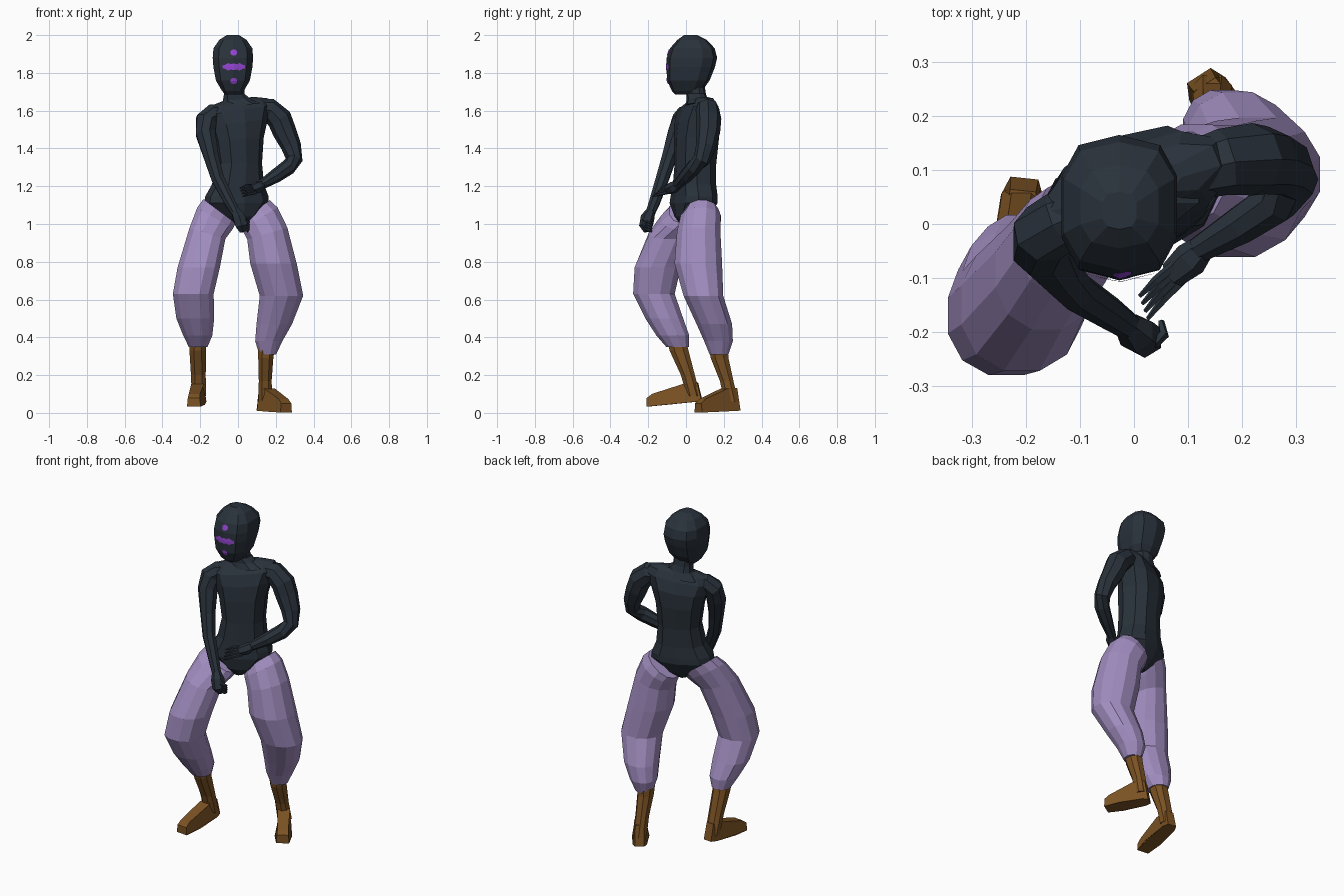
import bpy, bmesh, math
from mathutils import Vector
from mathutils.bvhtree import BVHTree


def material(name, rgb):
    m = bpy.data.materials.new(name)
    m.diffuse_color = (*rgb, 1)
    return m


DARK = material("dark slate", (0.022, 0.031, 0.043))
LAVENDER = material("lavender cloth", (0.36, 0.27, 0.53))
BROWN = material("brown leather", (0.20, 0.085, 0.017))
PURPLE = material("bright purple", (0.30, 0.06, 0.65))


def finish(name, bm, mat):
    bmesh.ops.recalc_face_normals(bm, faces=bm.faces)
    mesh = bpy.data.meshes.new(name)
    bm.to_mesh(mesh)
    bm.free()
    mesh.materials.append(mat)
    obj = bpy.data.objects.new(name, mesh)
    bpy.context.collection.objects.link(obj)
    return obj


def loft(name, rings, mat):
    """Skin a list of point rings and cap both ends."""
    bm = bmesh.new()
    rows = [[bm.verts.new(p) for p in ring] for ring in rings]
    n = len(rows[0])
    for a, b in zip(rows, rows[1:]):
        for i in range(n):
            j = (i + 1) % n
            bm.faces.new((a[i], a[j], b[j], b[i]))
    bm.faces.new(rows[0])
    bm.faces.new(rows[-1])
    return finish(name, bm, mat)


def level_ring(cx, cy, z, rx, ry, tilt=0, yaw=0, n=10, power=0.85):
    """Rounded cross-section of exact half sizes; tilt raises z along its own x axis."""
    angles = [math.tau * (i + 0.5) / n for i in range(n)]
    cu, cv = [[math.copysign(abs(f(a)) ** power, f(a)) for a in angles] for f in (math.cos, math.sin)]
    pts = []
    for u, v in zip(cu, cv):
        u, v = u / max(cu) * rx, v / max(cv) * ry
        pts.append((cx + u * math.cos(yaw) - v * math.sin(yaw),
                    cy + u * math.sin(yaw) + v * math.cos(yaw), z + u * tilt))
    return pts


def tube(name, path, ref, mat, n=8):
    """Tapered tube along (x, y, z, radius) points."""
    pts = [Vector(p[:3]) for p in path]
    rings = []
    for i, p in enumerate(pts):
        t = (pts[min(i + 1, len(pts) - 1)] - pts[max(i - 1, 0)]).normalized()
        side = t.cross(Vector(ref)).normalized()
        up = side.cross(t)
        r = path[i][3]
        rings.append([p + r * (side * math.cos(k * math.tau / n) + up * math.sin(k * math.tau / n))
                      for k in range(n)])
    return loft(name, rings, mat)


# Head: z, front y, back y, half width
HEAD_X = -0.027
head_rows = [(1.685, -0.055, 0.06, 0.04), (1.705, -0.075, 0.085, 0.058),
             (1.76, -0.10, 0.125, 0.09), (1.83, -0.104, 0.153, 0.103),
             (1.88, -0.102, 0.165, 0.107), (1.93, -0.085, 0.152, 0.103),
             (1.975, -0.045, 0.11, 0.072), (2.0, -0.01, 0.06, 0.032)]
head = loft("head", [level_ring(HEAD_X, (f + b) / 2, z, w, (b - f) / 2, power=0.72)
                     for z, f, b, w in head_rows], DARK)

# Face markings: thin strips laid on the face
head_mesh = head.data
tree = BVHTree.FromPolygons([v.co.copy() for v in head_mesh.vertices],
                            [list(p.vertices) for p in head_mesh.polygons])


def face_mark(name, z, half_width, heights):
    bm = bmesh.new()
    columns = []
    for i, h in enumerate(heights):
        x = HEAD_X + 0.005 + half_width * (2 * i / (len(heights) - 1) - 1)
        col = []
        for k in (-1, 0, 1):
            hit = tree.ray_cast(Vector((x, -1, z + k * h)), Vector((0, 1, 0)))[0]
            col.append(bm.verts.new(hit + Vector((0, -0.004, 0))))
        columns.append(col)
    for a, b in zip(columns, columns[1:]):
        for k in range(2):
            bm.faces.new((a[k], b[k], b[k + 1], a[k + 1]))
    finish(name, bm, PURPLE)


face_mark("eye_band", 1.832, 0.06, (0.007, 0.012, 0.02, 0.014, 0.018, 0.014, 0.02, 0.012, 0.007))
face_mark("brow_dot", 1.908, 0.017, (0.008, 0.016, 0.016, 0.008))
face_mark("mouth_dot", 1.757, 0.017, (0.008, 0.016, 0.016, 0.008))

# Neck, flaring into the shoulders
loft("neck", [level_ring(0.0, 0.065, 1.625, 0.12, 0.07, 0.12),
              level_ring(-0.008, 0.06, 1.658, 0.072, 0.056, 0.08),
              level_ring(-0.02, 0.053, 1.69, 0.054, 0.052),
              level_ring(-0.022, 0.045, 1.75, 0.055, 0.052)], DARK)

# Torso, turned towards the right: x, y, z, half width, half depth, tilt
YAW = math.radians(22)
torso_rows = [(0.0, 0.02, 0.995, 0.03, 0.05, 0), (0.0, 0.03, 1.04, 0.085, 0.09, 0),
              (-0.008, 0.04, 1.11, 0.168, 0.11, 0), (-0.006, 0.043, 1.145, 0.165, 0.108, 0),
              (0.0, 0.045, 1.21, 0.133, 0.105, 0),
              (0.005, 0.05, 1.32, 0.116, 0.105, 0), (0.0, 0.055, 1.45, 0.13, 0.113, 0.06),
              (0.0, 0.06, 1.54, 0.155, 0.108, 0.12), (0.0, 0.06, 1.605, 0.185, 0.085, 0.14),
              (0.0, 0.065, 1.642, 0.165, 0.055, 0.14), (0.0, 0.065, 1.66, 0.09, 0.035, 0.14)]
loft("torso", [level_ring(*r, yaw=YAW) for r in torso_rows], DARK)

# Baggy trouser legs: x, y, z, half width, half depth, tilt
left_leg = [(-0.098, 0.0, 1.068, 0.085, 0.088, -0.75), (-0.122, -0.03, 1.03, 0.094, 0.1, -0.6),
            (-0.162, -0.085, 0.95, 0.095, 0.11, -0.3), (-0.208, -0.15, 0.77, 0.112, 0.122, 0),
            (-0.237, -0.17, 0.63, 0.108, 0.11, 0), (-0.226, -0.115, 0.50, 0.1, 0.1, 0),
            (-0.213, -0.07, 0.41, 0.077, 0.087, 0), (-0.211, -0.045, 0.35, 0.05, 0.06, 0)]
right_leg = [(0.086, 0.085, 1.065, 0.082, 0.085, 0.75), (0.115, 0.078, 1.03, 0.095, 0.106, 0.6),
             (0.155, 0.067, 0.95, 0.106, 0.115, 0.3), (0.188, 0.065, 0.79, 0.123, 0.126, 0),
             (0.23, 0.092, 0.62, 0.115, 0.105, 0), (0.192, 0.15, 0.47, 0.094, 0.094, 0),
             (0.163, 0.172, 0.38, 0.072, 0.076, 0), (0.157, 0.175, 0.31, 0.045, 0.05, 0)]
for name, rows in (("left_trouser_leg", left_leg), ("right_trouser_leg", right_leg)):
    loft(name, [level_ring(*r, n=12, power=0.92) for r in rows], LAVENDER)

# Boot shafts
left_boot = [(-0.213, -0.05, 0.39, 0.046, 0.05), (-0.213, -0.037, 0.33, 0.044, 0.05),
             (-0.210, 0.01, 0.2, 0.039, 0.037), (-0.207, 0.04, 0.09, 0.038, 0.036)]
right_boot = [(0.150, 0.17, 0.35, 0.045, 0.05), (0.147, 0.178, 0.29, 0.04, 0.047),
              (0.144, 0.215, 0.17, 0.034, 0.036), (0.145, 0.24, 0.06, 0.037, 0.036)]
for name, rows in (("left_boot_shaft", left_boot), ("right_boot_shaft", right_boot)):
    loft(name, [level_ring(*r, n=8) for r in rows], BROWN)


# Feet: a side profile widened to both sides of the heel-toe line
def foot(name, heel, toe, toe_height, instep):
    heel, toe = Vector(heel), Vector(toe)
    side = (toe - heel).cross(Vector((0, 0, 1))).normalized()
    # fraction along, height above the sole, half width
    profile = [(0, 0, 0.026), (0.12, 0, 0.04), (0.65, 0, 0.048), (1, 0, 0.036),
               (1, toe_height * 0.7, 0.032), (0.9, toe_height, 0.03),
               (0.35, instep, 0.034), (0.08, instep, 0.024)]
    sides = [[heel.lerp(toe, f) + Vector((0, 0, h)) + side * w * s for f, h, w in profile]
             for s in (-1, 1)]
    loft(name, sides, BROWN)


foot("left_foot", (-0.203, 0.085, 0.062), (-0.234, -0.205, 0.033), 0.065, 0.1)
foot("right_foot", (0.12, 0.275, 0.012), (0.255, 0.065, 0.002), 0.07, 0.12)

# Arms: x, y, z, radius
tube("left_arm", [(-0.07, 0.03, 1.585, 0.045), (-0.135, 0.005, 1.578, 0.057),
                  (-0.168, -0.018, 1.55, 0.059),
                  (-0.172, -0.045, 1.48, 0.056), (-0.14, -0.09, 1.35, 0.042),
                  (-0.107, -0.125, 1.24, 0.037), (-0.045, -0.165, 1.12, 0.031),
                  (-0.012, -0.188, 1.06, 0.026)], (0.4, -0.9, 0), DARK)
tube("right_arm", [(0.08, 0.09, 1.61, 0.05), (0.165, 0.115, 1.605, 0.062),
                   (0.22, 0.12, 1.555, 0.067), (0.246, 0.118, 1.49, 0.063),
                   (0.282, 0.105, 1.41, 0.053),
                   (0.297, 0.083, 1.34, 0.045), (0.265, 0.042, 1.3, 0.042),
                   (0.2, 0.0, 1.255, 0.037), (0.12, -0.047, 1.205, 0.025)], (0, 1, 0), DARK)

# Hands: closed left fist, open right palm
tube("left_hand", [(-0.015, -0.185, 1.07, 0.024), (0.005, -0.203, 1.035, 0.037),
                   (0.02, -0.212, 0.99, 0.036), (0.025, -0.205, 0.96, 0.018)], (1, 0, 0), DARK, 6)
tube("right_hand", [(0.13, -0.04, 1.21, 0.023), (0.105, -0.065, 1.195, 0.033),
                    (0.07, -0.095, 1.18, 0.026)], (0, 0, 1), DARK, 6)

# Fingers
for i in range(4):
    o = i - 1.5
    tube(f"right_finger_{i + 1}", [(0.085 + 0.006 * o, -0.088 - 0.008 * o, 1.185 - 0.012 * o, 0.010),
                                   (0.05 + 0.006 * o, -0.12 - 0.01 * o, 1.18 - 0.014 * o, 0.009),
                                   (0.018 + 0.005 * o, -0.155 - 0.014 * o, 1.168 - 0.014 * o, 0.004)],
         (0, 0, 1), DARK, 5)
    tube(f"left_finger_{i + 1}", [(0.03 + 0.004 * o, -0.222, 1.005 + 0.013 * o, 0.011),
                                  (0.055, -0.205, 0.99 + 0.014 * o, 0.010),
                                  (0.05, -0.18, 0.98 + 0.013 * o, 0.006)], (0, 0, 1), DARK, 5)
